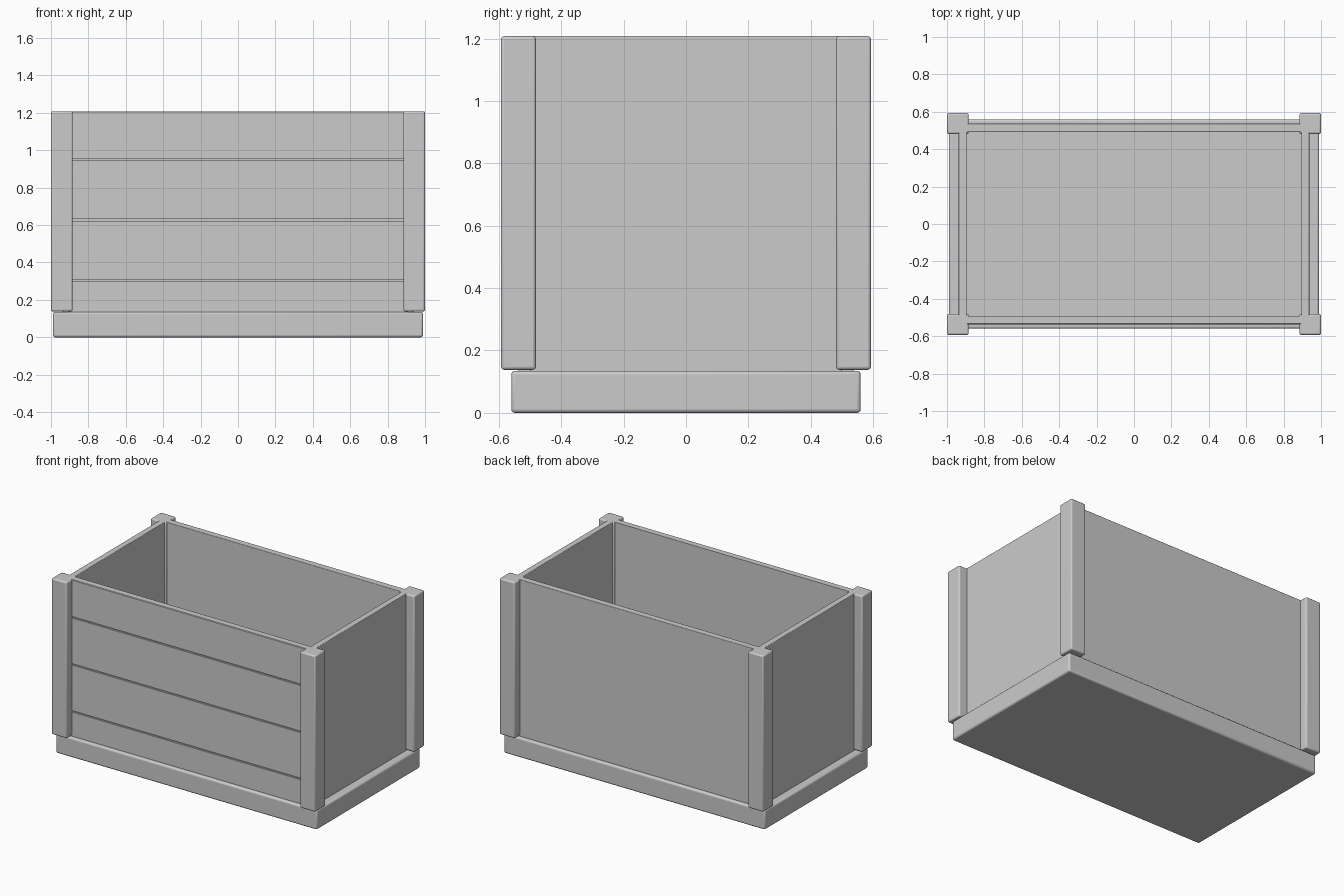
import bpy, bmesh
from mathutils import Vector

if "Cube" in bpy.data.objects:
    bpy.data.objects.remove(bpy.data.objects["Cube"])


def finish(obj, bevel):
    """Soften the edges and shade smooth by angle."""
    if bevel:
        mod = obj.modifiers.new("soft_edges", 'BEVEL')
        mod.width = bevel
        mod.segments = 3
        mod.limit_method = 'ANGLE'
    bpy.ops.object.select_all(action='DESELECT')
    obj.select_set(True)
    bpy.context.view_layer.objects.active = obj
    bpy.ops.object.shade_smooth_by_angle()


def add_mesh(name, bm, bevel):
    bmesh.ops.recalc_face_normals(bm, faces=bm.faces)
    mesh = bpy.data.meshes.new(name)
    bm.to_mesh(mesh)
    bm.free()
    obj = bpy.data.objects.new(name, mesh)
    bpy.context.collection.objects.link(obj)
    finish(obj, bevel)


def box(name, x, y, z, bevel):
    """Bevelled box from (min, max) ranges."""
    bm = bmesh.new()
    bmesh.ops.create_cube(bm, size=1)
    for v in bm.verts:
        v.co = Vector([(r[0] + r[1]) / 2 + c * (r[1] - r[0])
                       for r, c in zip((x, y, z), v.co)])
    add_mesh(name, bm, bevel)


TOP = 1.208

# Base slab, also the floor of the box
box("base", (-0.99, 0.99), (-0.56, 0.56), (0, 0.135), 0.012)

# Corner posts
for side, sx in (("left", -1), ("right", 1)):
    for end, sy in (("front", -1), ("back", 1)):
        xs = sorted((sx * 0.884, sx * 1.0))
        ys = sorted((sy * 0.481, sy * 0.593))
        box(f"{end}_{side}_post", xs, ys, (0.138, TOP), 0.01)

# Side walls
for side, sx in (("left", -1), ("right", 1)):
    box(f"{side}_wall", sorted((sx * 0.895, sx * 0.937)), (-0.5, 0.5), (0.13, TOP), 0.004)

# Back wall
box("back_wall", (-0.91, 0.91), (0.492, 0.537), (0.13, TOP), 0.004)

# Front wall: a profile with three plank grooves, extruded across
outer, inner, depth, half = -0.537, -0.492, 0.01, 0.005
profile = [(inner, TOP), (inner, 0.13), (outer, 0.13)]
for z in (0.305, 0.627, 0.95):
    profile += [(outer, z - half), (outer + depth, z - half),
                (outer + depth, z + half), (outer, z + half)]
profile += [(outer, TOP - 0.004), (outer + 0.004, TOP)]
bm = bmesh.new()
face = bm.faces.new([bm.verts.new((-0.91, y, z)) for y, z in profile])
ext = bmesh.ops.extrude_face_region(bm, geom=[face], use_keep_orig=True)
moved = [g for g in ext["geom"] if isinstance(g, bmesh.types.BMVert)]
bmesh.ops.translate(bm, verts=moved, vec=(1.82, 0, 0))
add_mesh("front_wall", bm, 0)
